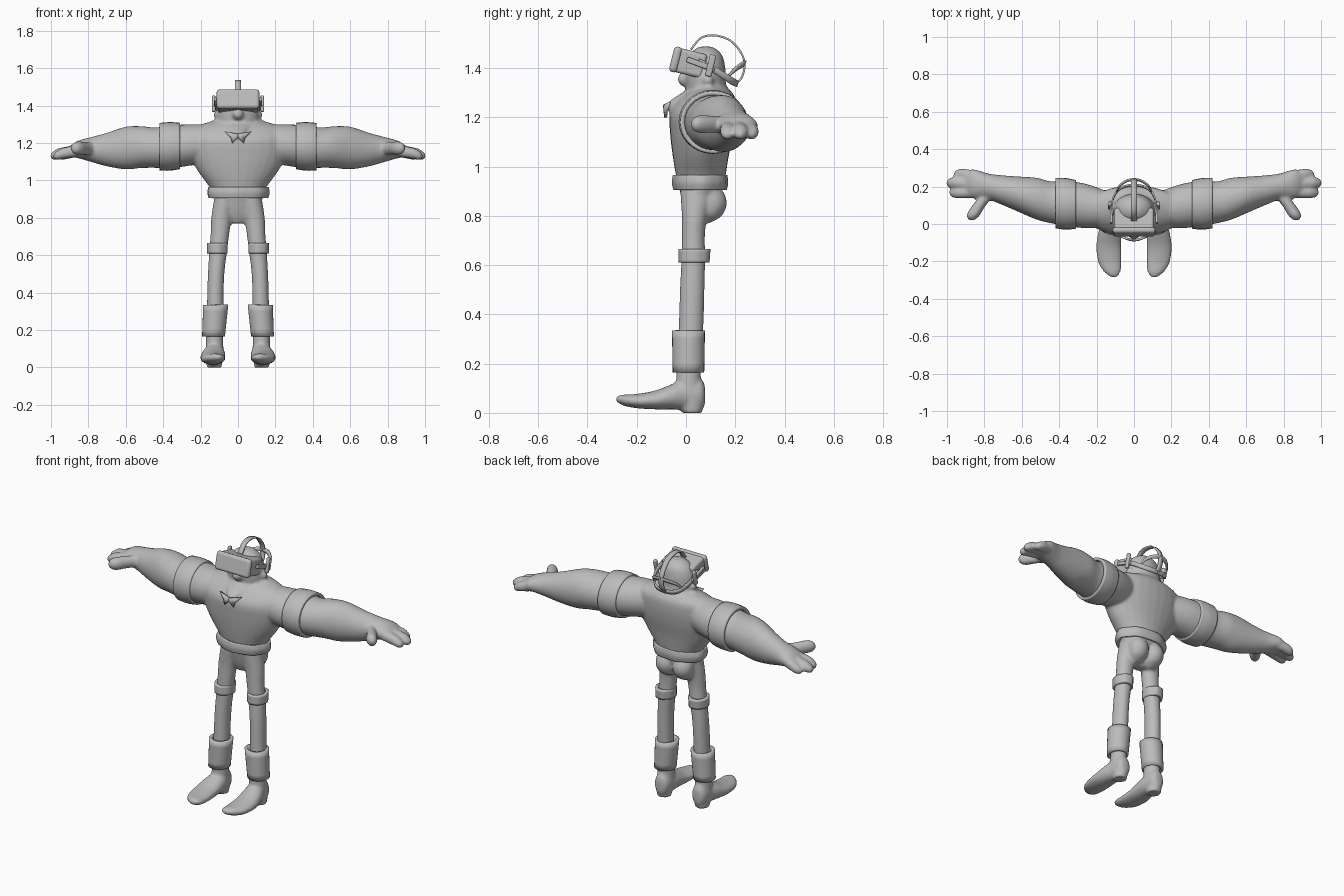
import bpy, bmesh, math
from mathutils import Vector, Matrix

default_cube = bpy.data.objects.get("Cube")
if default_cube:
    bpy.data.objects.remove(default_cube, do_unlink=True)

grey = bpy.data.materials.new("plain grey")
grey.use_nodes = True
grey.diffuse_color = (.5, .5, .5, 1)
grey.node_tree.nodes["Principled BSDF"].inputs["Base Color"].default_value = (.5, .5, .5, 1)

LEFT_ONLY, BOTH_SIDES = (1,), (1, -1)


def finish(name, bm, angle=180):
    """Turn a bmesh into a smooth shaded object."""
    bmesh.ops.recalc_face_normals(bm, faces=bm.faces)
    mesh = bpy.data.meshes.new(name)
    bm.to_mesh(mesh)
    bm.free()
    mesh.materials.append(grey)
    obj = bpy.data.objects.new(name, mesh)
    bpy.context.collection.objects.link(obj)
    bpy.ops.object.select_all(action="DESELECT")
    obj.select_set(True)
    bpy.context.view_layer.objects.active = obj
    bpy.ops.object.shade_smooth_by_angle(angle=math.radians(angle))
    return obj


def spline(rows, steps):
    """Catmull-Rom interpolation of tuples of any length."""
    out = []
    last = len(rows) - 1
    for i in range(last):
        p, q = rows[max(i - 1, 0)], rows[i]
        r, s = rows[i + 1], rows[min(i + 2, last)]
        for k in range(steps):
            t = k / steps
            out.append([b + t * (c - a + t * (2 * a - 5 * b + 4 * c - d
                        + t * (3 * (b - c) + d - a))) / 2
                        for a, b, c, d in zip(p, q, r, s)])
    return out + [rows[-1]]


def tube(bm, axis, rows, sides=LEFT_ONLY, capped=True, steps=4, n=28, wobble=0):
    """Loft ellipses: each row is position on axis, two centres, two radii."""
    for side in sides:
        loops = []
        for t, a, b, ra, rb in spline(rows, steps):
            loop = []
            for k in range(n):
                ang = math.tau * k / n
                grow = 1 + wobble * math.sin(7 * ang + 1)
                u = a + ra * grow * math.cos(ang)
                v = b + rb * grow * math.sin(ang)
                x, y, z = {"X": (t, u, v), "Y": (u, t, v), "Z": (u, v, t)}[axis]
                loop.append(bm.verts.new((x * side, y, z)))
            loops.append(loop)
        for lo, hi in zip(loops, loops[1:]):
            for k in range(n):
                j = (k + 1) % n
                bm.faces.new((lo[k], lo[j], hi[j], hi[k]))
        if capped:
            bm.faces.new(loops[0])
            bm.faces.new(loops[-1])


def ball(bm, centre, radius, sides=LEFT_ONLY):
    for side in sides:
        place = Matrix.Translation((centre[0] * side, centre[1], centre[2]))
        bmesh.ops.create_uvsphere(bm, u_segments=16, v_segments=10, radius=radius, matrix=place)


def thicken(obj, amount, offset=0):
    mod = obj.modifiers.new("thickness", "SOLIDIFY")
    mod.thickness, mod.offset = amount, offset


def band(name, axis, rows, sides=LEFT_ONLY, wobble=0):
    """Open cuff with a thick rim."""
    bm = bmesh.new()
    tube(bm, axis, rows, sides, capped=False, wobble=wobble)
    thicken(finish(name, bm, 40), .018, -1)


def ribbon(name, points, width, sides=LEFT_ONLY):
    """Flat strap that follows a path."""
    bm = bmesh.new()
    half = Vector(width) / 2
    for side in sides:
        pairs = []
        for p in spline(points, 5):
            c = Vector((p[0] * side, p[1], p[2]))
            pairs.append((bm.verts.new(c - half), bm.verts.new(c + half)))
        for (a, b), (c, d) in zip(pairs, pairs[1:]):
            bm.faces.new((a, b, d, c))
    thicken(finish(name, bm, 40), .008)


def block(name, centre, size, tilt, bevel, sides=LEFT_ONLY):
    """Rounded box tilted about the x axis."""
    bm = bmesh.new()
    for side in sides:
        place = (Matrix.Translation((centre[0] * side, centre[1], centre[2]))
                 @ Matrix.Rotation(math.radians(tilt), 4, "X") @ Matrix.Diagonal((*size, 1)))
        bmesh.ops.create_cube(bm, size=1, matrix=place)
    obj = finish(name, bm, 40)
    mod = obj.modifiers.new("rounded", "BEVEL")
    mod.width, mod.segments = bevel, 4


# Body: overlapping forms fused into one soft skin
body = bmesh.new()
# torso, collar ridge and head
tube(body, "Z", [(.77, 0, .045, .03, .03), (.82, 0, .05, .1, .055), (.9, 0, .06, .13, .085),
                 (.96, 0, .06, .15, .1), (1.05, 0, .06, .215, .115), (1.14, 0, .065, .26, .13),
                 (1.22, 0, .07, .27, .135), (1.28, 0, .09, .24, .11), (1.32, 0, .1, .13, .07)])
tube(body, "Z", [(1.21, 0, .03, .03, .08), (1.25, 0, .03, .06, .113), (1.31, 0, .08, .1, .08)])
tube(body, "Z", [(1.26, 0, .09, .11, .08), (1.34, 0, .08, .112, .082), (1.4, 0, .08, .105, .08),
                 (1.45, 0, .08, .085, .068), (1.48, 0, .08, .045, .04), (1.488, 0, .08, .015, .015)])
ball(body, (0, -.005, 1.355), .03)
ball(body, (.108, .09, 1.35), .023, BOTH_SIDES)
# arms
tube(body, "X", [(.13, .08, 1.2, .09, .1), (.25, .095, 1.19, .118, .11), (.36, .11, 1.18, .12, .115),
                 (.44, .115, 1.175, .112, .108), (.52, .135, 1.178, .112, .112),
                 (.6, .155, 1.173, .098, .114), (.7, .18, 1.165, .08, .09),
                 (.78, .2, 1.165, .07, .068), (.86, .215, 1.165, .078, .045),
                 (.91, .215, 1.15, .06, .025)], BOTH_SIDES)
# fingers and thumb
for tip, root_y, tip_y in ((.96, .25, .265), (1, .21, .22), (.985, .17, .168)):
    tube(body, "X", [(.84, root_y, 1.16, .032, .032), (tip - .05, tip_y, 1.145, .031, .03),
                     (tip - .015, tip_y, 1.133, .026, .024), (tip + .003, tip_y, 1.13, .01, .01)],
         BOTH_SIDES, n=16)
tube(body, "Y", [(.16, .78, 1.17, .035, .035), (.09, .835, 1.172, .037, .036),
                 (.045, .86, 1.172, .035, .035), (.02, .868, 1.172, .015, .015)], BOTH_SIDES, n=16)
# legs and seat
tube(body, "Z", [(.92, .065, .045, .06, .07), (.8, .088, .035, .055, .052), (.72, .096, .03, .05, .047),
                 (.63, .105, .03, .048, .048), (.5, .117, .025, .044, .05),
                 (.33, .122, .02, .044, .05), (.15, .125, .01, .046, .05),
                 (.07, .125, .015, .05, .05)], BOTH_SIDES)
tube(body, "Z", [(.77, .055, .075, .02, .02), (.8, .055, .09, .05, .055), (.85, .057, .105, .06, .061),
                 (.9, .055, .09, .055, .06), (.93, .05, .07, .03, .04)], BOTH_SIDES)
# feet with heels
tube(body, "Y", [(.078, .125, .07, .018, .035), (.06, .125, .075, .042, .064), (0, .125, .073, .052, .063),
                 (-.05, .13, .067, .062, .053), (-.12, .135, .053, .067, .039),
                 (-.2, .13, .048, .063, .029), (-.255, .117, .052, .045, .022),
                 (-.285, .108, .057, .015, .01)], BOTH_SIDES)
tube(body, "Z", [(0, .127, .025, .04, .042), (.05, .127, .025, .045, .045)], BOTH_SIDES)
skin = finish("body", body)
fuse = skin.modifiers.new("fuse", "REMESH")
fuse.mode, fuse.voxel_size, fuse.use_smooth_shade = "VOXEL", .009, True
soften = skin.modifiers.new("soften", "SMOOTH")
soften.factor, soften.iterations = .5, 4

# Clothing bands
band("belt", "Z", [(.905, 0, .058, .158, .108), (.935, 0, .058, .166, .114),
                   (.965, 0, .058, .16, .11)], wobble=.025)
band("sleeve_bands", "X", [(.31, .105, 1.184, .13, .124), (.365, .108, 1.182, .138, .13),
                           (.42, .112, 1.18, .135, .127)], BOTH_SIDES)
band("knee_bands", "Z", [(.61, .11, .033, .055, .063), (.665, .11, .035, .056, .065)],
     BOTH_SIDES, wobble=.02)
band("boot_cuffs", "Z", [(.165, .131, .01, .061, .064), (.335, .119, .01, .067, .067)], BOTH_SIDES)

# Pointed collar flaps
flaps = bmesh.new()
for side in BOTH_SIDES:
    outline = [(0, -.085, 1.23), (.03, -.083, 1.2), (.036, -.08, 1.225),
               (.072, -.066, 1.262), (.04, -.078, 1.256), (0, -.088, 1.25)]
    flaps.faces.new([flaps.verts.new((x * side, y, z)) for x, y, z in outline])
thicken(finish("collar_flaps", flaps, 30), .012)

# Headset: visor, straps and earphones
block("visor_front", (0, -.042, 1.435), (.228, .034, .106), -14, .016)
block("visor_body", (0, .018, 1.42), (.212, .12, .1), -14, .014)
block("earphones", (.13, .1, 1.41), (.018, .026, .09), -14, .007, BOTH_SIDES)
block("earphone_arms", (.122, .06, 1.415), (.014, .12, .022), -20, .005, BOTH_SIDES)
ribbon("top_strap", [(0, .02, 1.475), (0, .06, 1.522), (0, .115, 1.533), (0, .18, 1.512),
                     (0, .225, 1.46), (0, .238, 1.41), (0, .225, 1.36), (0, .2, 1.335)], (.03, 0, 0))
ribbon("side_straps", [(.113, .05, 1.425), (.116, .12, 1.39), (.09, .175, 1.355),
                       (.05, .2, 1.34), (0, .208, 1.337)], (0, .008, .026), BOTH_SIDES)
ribbon("back_loop", [(.095, .165, 1.36), (.08, .2, 1.395), (.04, .23, 1.415),
                     (0, .238, 1.42)], (0, .008, .022), BOTH_SIDES)
